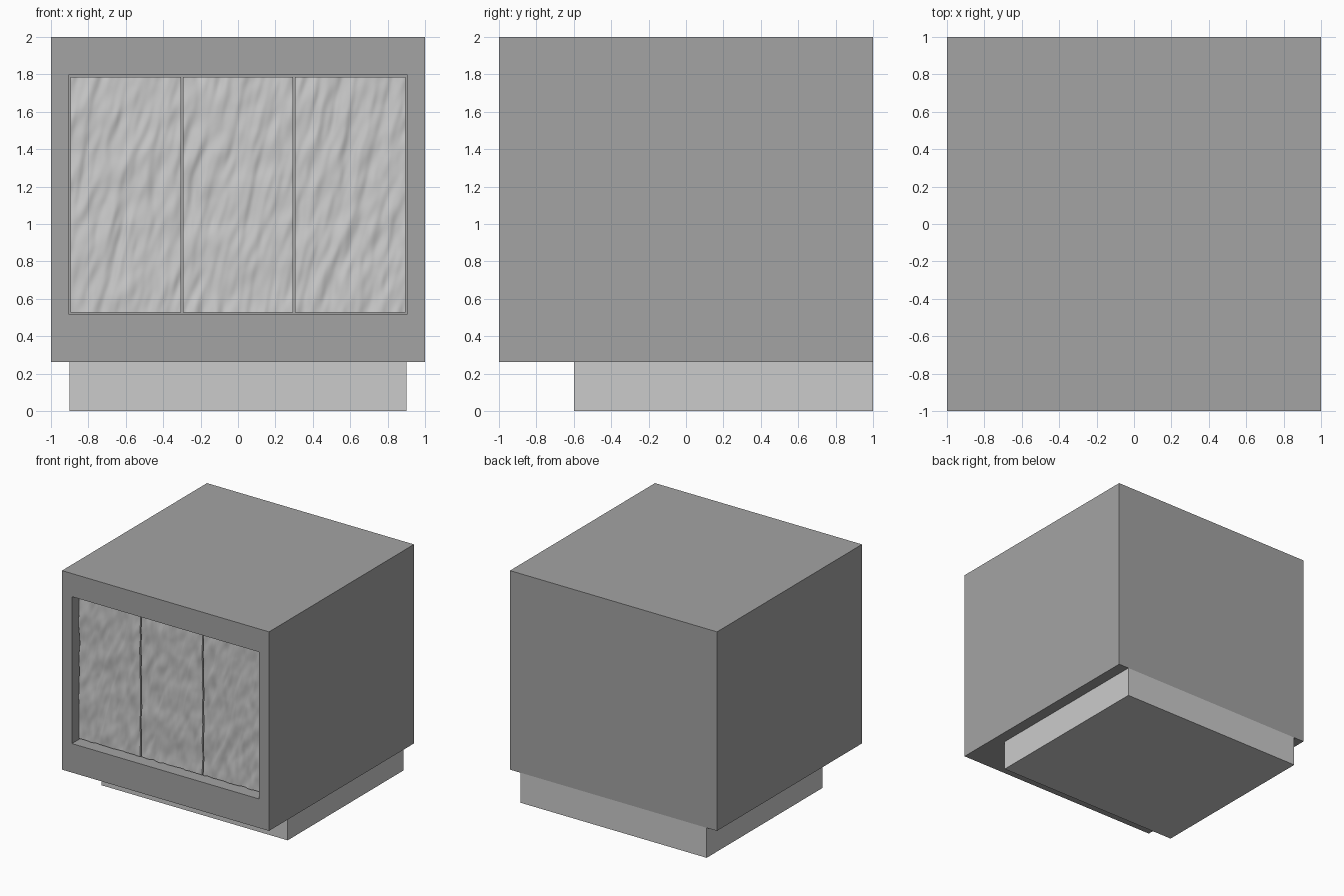
import bpy, bmesh
from mathutils import Vector, noise

if "Cube" in bpy.data.objects:
    bpy.data.objects.remove(bpy.data.objects["Cube"])


def finish(name, bm):
    bmesh.ops.recalc_face_normals(bm, faces=bm.faces[:])
    mesh = bpy.data.meshes.new(name)
    bm.to_mesh(mesh)
    bm.free()
    obj = bpy.data.objects.new(name, mesh)
    bpy.context.collection.objects.link(obj)
    return obj


def box_bmesh(lo, hi):
    lo, hi = Vector(lo), Vector(hi)
    bm = bmesh.new()
    bmesh.ops.create_cube(bm, size=1)
    for v in bm.verts:
        v.co = (lo + hi) / 2 + v.co * (hi - lo)
    return bm


def rough_panel(name, x0, x1, z0, z1, y_front, y_back):
    # Dense front sheet with slanted streaks, closed off as a deep block
    bm = bmesh.new()
    bmesh.ops.create_grid(bm, x_segments=56, y_segments=90, size=0.5)
    for v in bm.verts:
        x = x0 + (v.co.x + 0.5) * (x1 - x0)
        z = z0 + (v.co.y + 0.5) * (z1 - z0)
        across = x - 0.22 * z
        n = noise.noise(Vector((across * 15, 0, z * 4)))
        n += 0.5 * noise.noise(Vector((across * 28, 7, z * 8)))
        v.co = (x, y_front + 0.013 * n, z)
    rim = [e for e in bm.edges if e.is_boundary]
    ext = bmesh.ops.extrude_edge_only(bm, edges=rim)["geom"]
    for v in ext:
        if isinstance(v, bmesh.types.BMVert):
            v.co.y = y_back
    bmesh.ops.contextual_create(
        bm, geom=[e for e in ext if isinstance(e, bmesh.types.BMEdge)])
    obj = finish(name, bm)
    bpy.ops.object.select_all(action='DESELECT')
    obj.select_set(True)
    bpy.context.view_layer.objects.active = obj
    bpy.ops.object.shade_smooth_by_angle(angle=0.8)


# Recessed plinth, flush with the back
finish("plinth", box_bmesh((-0.9, -0.6, 0), (0.9, 1, 0.262)))

# Cabinet body with a deep rectangular opening in the front
bm = box_bmesh((-1, -1, 0.262), (1, 1, 2))
bm.normal_update()
front = min(bm.faces, key=lambda f: f.calc_center_median().y)
bmesh.ops.inset_individual(bm, faces=[front], thickness=0.1)
for v in front.verts:
    v.co = (0.904 if v.co.x > 0 else -0.904, -1, 1.798 if v.co.z > 1.1 else 0.515)
inner = bmesh.ops.extrude_discrete_faces(bm, faces=[front])["faces"][0]
for v in inner.verts:
    v.co.y = 0.99
body = finish("cabinet_body", bm)
grey = bpy.data.materials.new("dark_grey")
grey.diffuse_color = (0.37, 0.37, 0.37, 1)
grey.use_nodes = True
grey.node_tree.nodes["Principled BSDF"].inputs["Base Color"].default_value = grey.diffuse_color
body.data.materials.append(grey)

# Three rough panels side by side in the opening
for i, side in enumerate(("left", "middle", "right")):
    cx = (i - 1) * 0.601
    rough_panel(side + "_panel", cx - 0.295, cx + 0.295, 0.528, 1.787, -0.912, 0.98)
